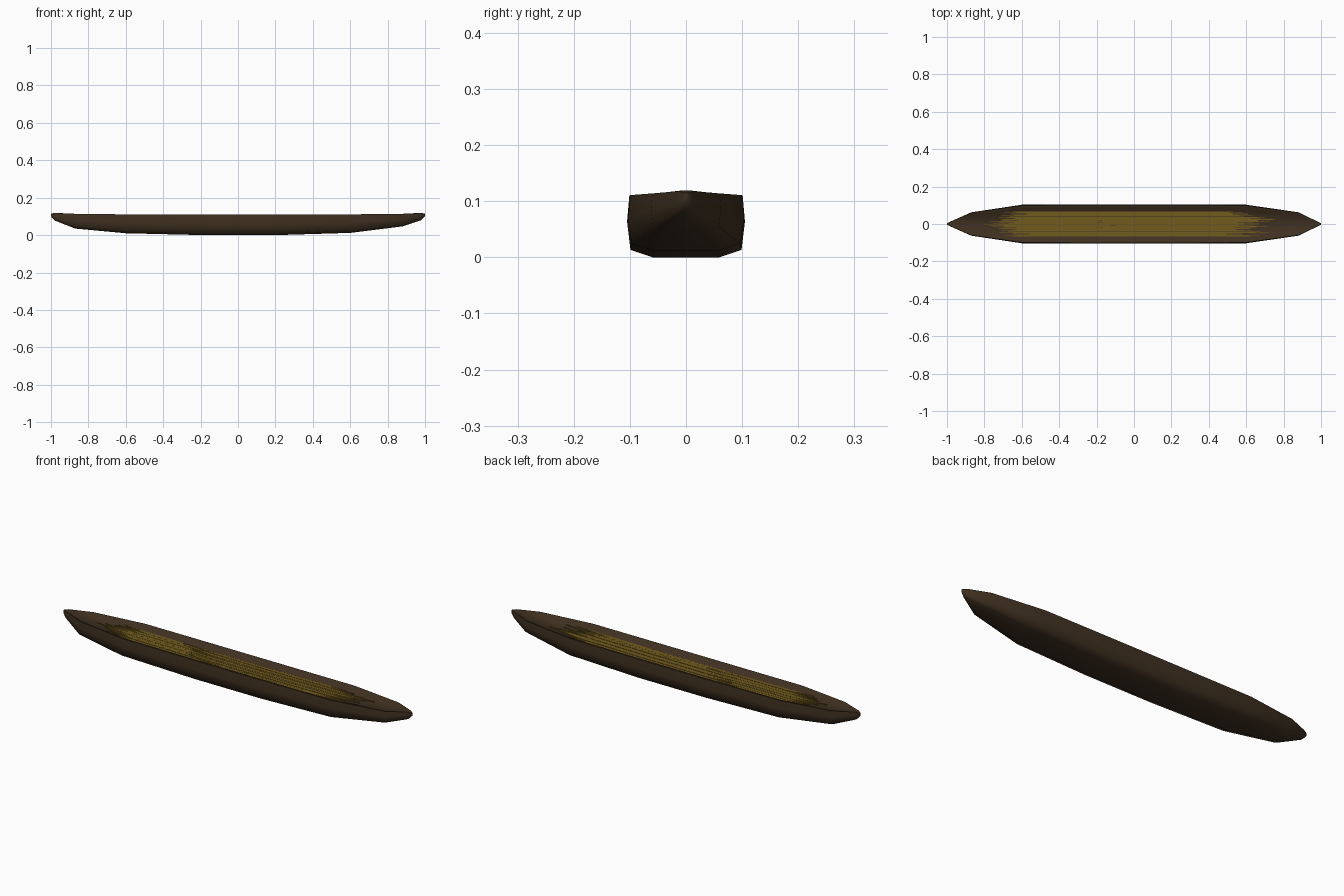
import bpy, bmesh, random

if "Cube" in bpy.data.objects:
    bpy.data.objects.remove(bpy.data.objects["Cube"])
random.seed(4)


def material(name, rgb):
    m = bpy.data.materials.new(name)
    m.diffuse_color = (*rgb, 1)
    m.use_nodes = True
    m.node_tree.nodes["Principled BSDF"].inputs["Base Color"].default_value = m.diffuse_color
    return m


def make_object(name, bm, mat):
    bmesh.ops.recalc_face_normals(bm, faces=bm.faces)
    me = bpy.data.meshes.new(name)
    bm.to_mesh(me)
    bm.free()
    ob = bpy.data.objects.new(name, me)
    bpy.context.collection.objects.link(ob)
    me.materials.append(mat)
    return ob


# Hull stations: x, half width, bottom z, rim z, inner floor z
STATIONS = [
    (-1.0, 0.004, 0.100, 0.114, 0.115),
    (-0.98, 0.013, 0.078, 0.118, 0.119),
    (-0.87, 0.060, 0.035, 0.114, 0.103),
    (-0.60, 0.099, 0.010, 0.111, 0.087),
    (-0.18, 0.101, 0.000, 0.110, 0.083),
    (0.20, 0.101, 0.000, 0.110, 0.083),
    (0.60, 0.099, 0.012, 0.111, 0.087),
    (0.88, 0.060, 0.047, 0.114, 0.103),
    (0.98, 0.013, 0.080, 0.118, 0.119),
    (1.0, 0.004, 0.100, 0.114, 0.115),
]


def section(x, w, zb, zt, zf):
    h = zt - zb
    half = [(0.58, zb), (0.98, zb + 0.12 * h), (1.04, zb + 0.58 * h),
            (1.0, zt), (0.9, zt), (0.72, zf)]
    pts = [(0, zb)] + half + [(0, zf)] + [(-y, z) for y, z in reversed(half)]
    return [(x, y * w, z) for y, z in pts]


# Hollowed hull, lofted through the stations
bm = bmesh.new()
rings = [[bm.verts.new(p) for p in section(*s)] for s in STATIONS]
for a, b in zip(rings, rings[1:]):
    n = len(a)
    for i in range(n):
        j = (i + 1) % n
        bm.faces.new((a[i], a[j], b[j], b[i]))
bm.faces.new(rings[0])
bm.faces.new(rings[-1])
hull = make_object("canoe_hull", bm, material("dark_wood", (0.05, 0.03, 0.015)))
bpy.context.view_layer.objects.active = hull
hull.select_set(True)
bpy.ops.object.shade_smooth_by_angle(angle=1.2)


def floor_z(x):
    for a, b in zip(STATIONS, STATIONS[1:]):
        if a[0] <= x <= b[0]:
            t = (x - a[0]) / (b[0] - a[0])
            return a[4] + t * (b[4] - a[4])


# Reed lining: pointed, uneven strips in two overlapping lengths along the floor
bm = bmesh.new()
COUNT, HALF = 14, 0.068
step = 2 * HALF / COUNT


def reed(y, x0, x1, lift):
    inner = [v for v in (-0.6, -0.18, 0.2, 0.6) if x0 + 0.13 < v < x1 - 0.13]
    xs = [x0, x0 + 0.12] + inner + [x1 - 0.12, x1]
    rows = []
    for i, x in enumerate(xs):
        hw = step * (0.08 if i in (0, len(xs) - 1) else 0.48)
        z = floor_z(x) + lift
        rows.append([bm.verts.new((x, y + s * hw, z + d))
                     for s, d in ((-1, -0.004), (-1, 0), (1, 0), (1, -0.004))])
    for a, b in zip(rows, rows[1:]):
        for i in range(4):
            j = (i + 1) % 4
            bm.faces.new((a[i], a[j], b[j], b[i]))
    bm.faces.new(rows[0])
    bm.faces.new(rows[-1])


for k in range(COUNT):
    y = -HALF + (k + 0.5) * step
    reach = 0.82 - 0.13 * abs(y) / HALF
    middle = random.uniform(-0.3, 0.1)
    reed(y, -reach + random.uniform(0, 0.06), middle + 0.1, random.uniform(0.003, 0.005))
    reed(y, middle - 0.1, reach - random.uniform(0, 0.16), random.uniform(0.004, 0.006))
make_object("reed_lining", bm, material("dry_reed", (0.17, 0.105, 0.013)))
